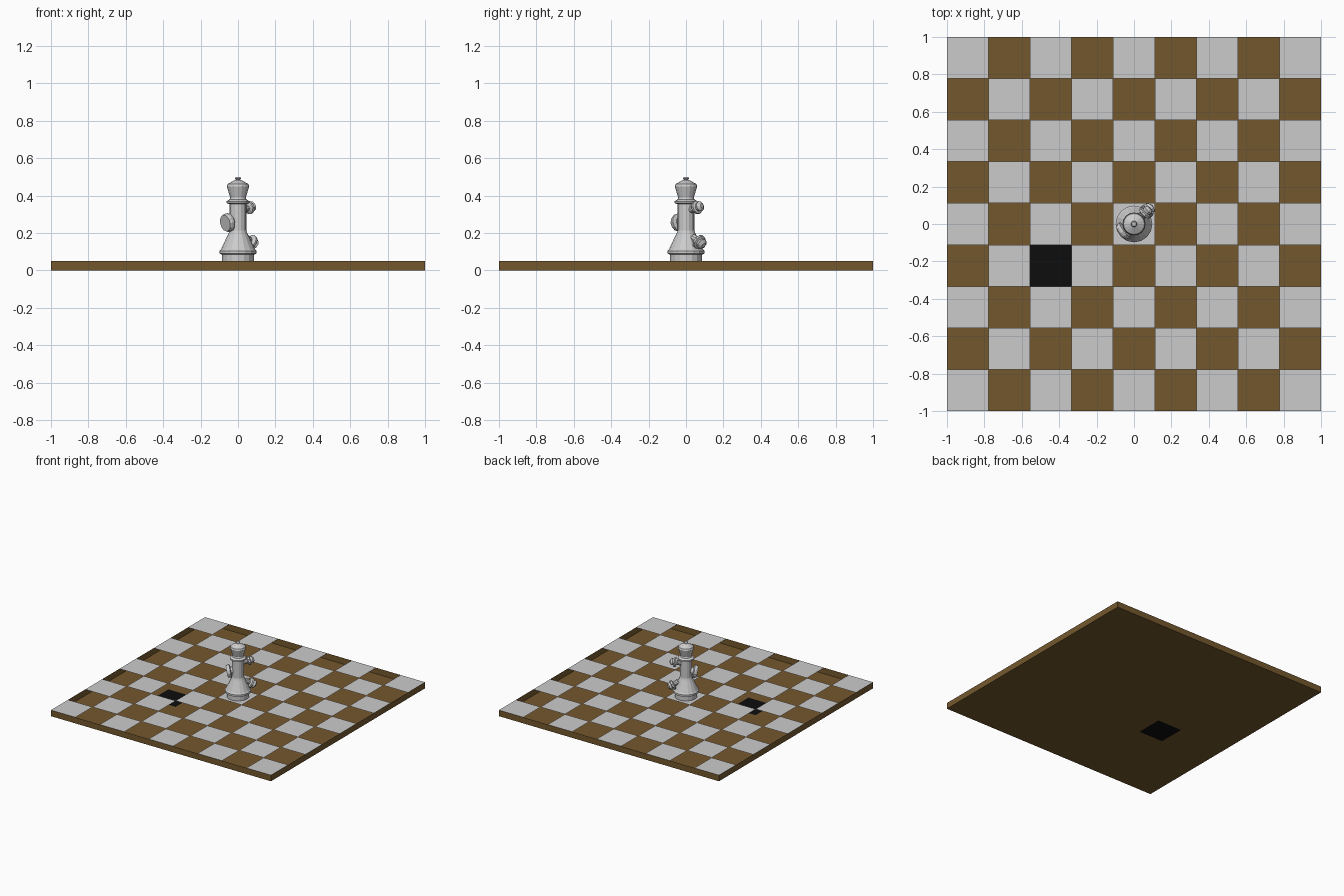
import bpy, bmesh, math
from mathutils import Vector

if "Cube" in bpy.data.objects:
    bpy.data.objects.remove(bpy.data.objects["Cube"])


def material(name, rgb):
    m = bpy.data.materials.new(name)
    m.diffuse_color = (*rgb, 1)
    m.use_nodes = True
    m.node_tree.nodes["Principled BSDF"].inputs["Base Color"].default_value = m.diffuse_color
    return m


BROWN = material("brown wood", (0.175, 0.097, 0.027))
LIGHT = material("light grey", (0.6, 0.6, 0.6))
BLACK = material("black", (0.004, 0.004, 0.004))
N, S, TOP = 9, 2 / 9, 0.05


def finish(bm, name, mats):
    me = bpy.data.meshes.new(name)
    bm.to_mesh(me)
    bm.free()
    for m in mats:
        me.materials.append(m)
    ob = bpy.data.objects.new(name, me)
    bpy.context.collection.objects.link(ob)
    return ob


def square(bm, i, j, z):
    x, y = -1 + i * S, -1 + j * S
    return bm.faces.new([bm.verts.new((x + a * S, y + b * S, z))
                         for a, b in ((0, 0), (1, 0), (1, 1), (0, 1))])


def lathe(name, profile, sides, origin=(0, 0, 0), axis=(0, 0, 1)):
    """Revolve (radius, height) points and aim the result along axis."""
    bm = bmesh.new()
    rings = [[bm.verts.new((r * math.cos(math.tau * k / sides),
                            r * math.sin(math.tau * k / sides), z))
              for k in range(sides)] for r, z in profile]
    for a, b in zip(rings, rings[1:]):
        for k in range(sides):
            n = (k + 1) % sides
            bm.faces.new((a[k], a[n], b[n], b[k]))
    bm.faces.new(rings[0][::-1])
    bm.faces.new(rings[-1])
    ob = finish(bm, name, [LIGHT])
    ob.rotation_euler = Vector(axis).to_track_quat('Z', 'Y').to_euler()
    ob.location = origin
    return ob


# open tray: floor with one black square, and four outer walls
bm = bmesh.new()
for i in range(N):
    for j in range(N):
        f = square(bm, i, j, 0)
        f.normal_flip()
        f.material_index = 1 if (i, j) == (2, 3) else 0
corners = [(-1, -1), (1, -1), (1, 1), (-1, 1)]
for k in range(4):
    a, b = corners[k], corners[(k + 1) % 4]
    bm.faces.new([bm.verts.new(p) for p in
                  ((*a, 0), (*b, 0), (*b, TOP), (*a, TOP))])
finish(bm, "board_tray", [BROWN, BLACK])

# light squares level with the rim; the dark squares are open to the floor
bm = bmesh.new()
for i in range(N):
    for j in range(N):
        if (i + j) % 2 == 0:
            square(bm, i, j, TOP)
finish(bm, "light_squares", [LIGHT])

# central turned piece
lathe("chess_piece", [
    (0.085, 0.05), (0.085, 0.085), (0.098, 0.09), (0.098, 0.105),
    (0.09, 0.115), (0.05, 0.20), (0.045, 0.215), (0.045, 0.355),
    (0.062, 0.36), (0.062, 0.37), (0.045, 0.38), (0.042, 0.39),
    (0.06, 0.45), (0.056, 0.462), (0.02, 0.482), (0.01, 0.485),
    (0.017, 0.492), (0.012, 0.5)], 16)

# small knobs growing out of the piece
knob = [(0.02, 0), (0.017, 0.035), (0.036, 0.042), (0.036, 0.055),
        (0.024, 0.06), (0.028, 0.075), (0.012, 0.088)]
lathe("upper_knob", knob, 10, (0.025, 0.025, 0.325), (1, 1, 0.35))
lathe("lower_knob", [(r * 1.1, z) for r, z in knob], 10,
      (0.04, 0.04, 0.175), (1, 1, -0.75))
lathe("side_knob", [(0.025, 0), (0.03, 0.03), (0.05, 0.035), (0.05, 0.05),
                    (0.045, 0.062)], 12, (-0.02, -0.01, 0.265), (-1, -0.75, -0.25))
